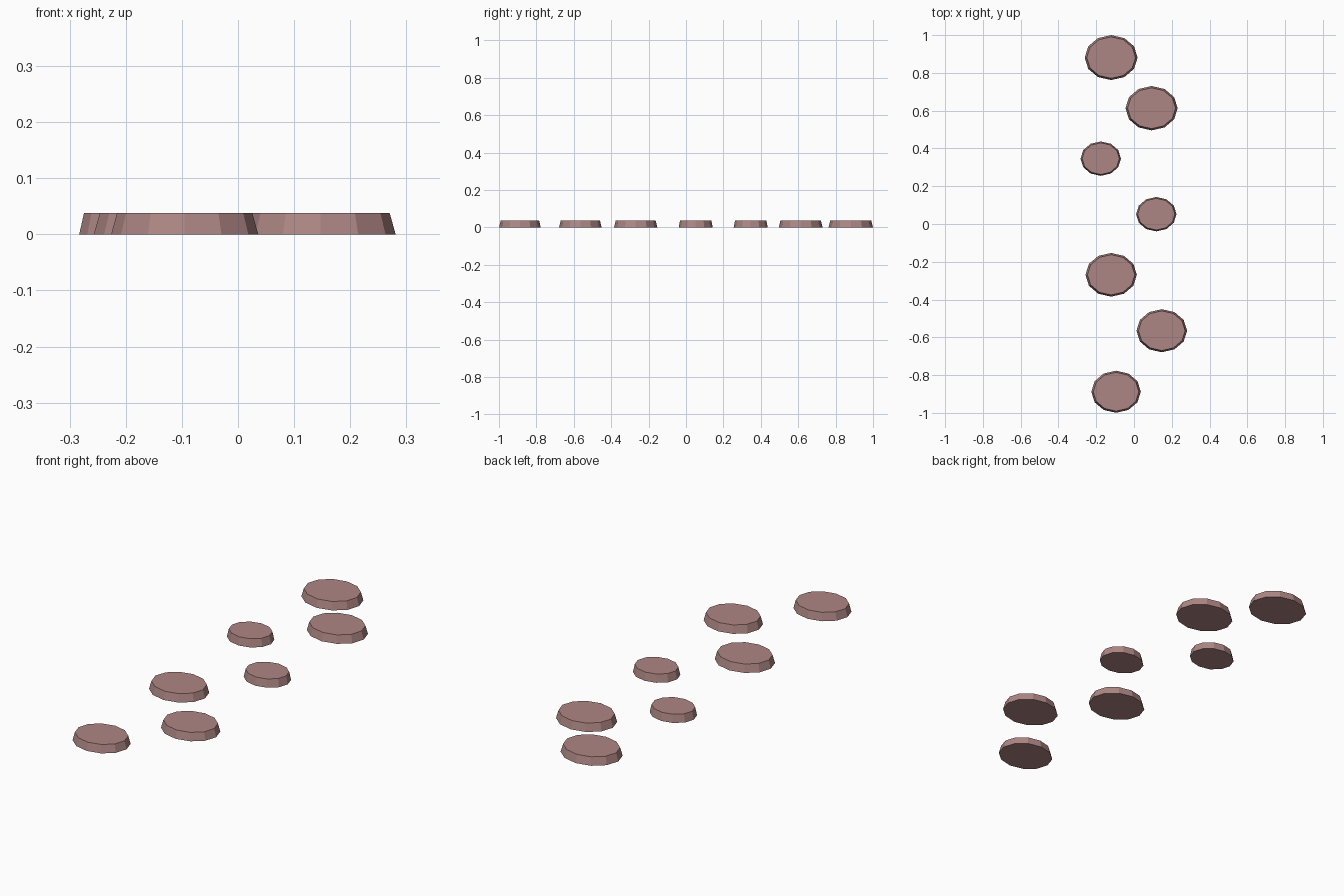
import bpy
from math import radians

if "Cube" in bpy.data.objects:
    bpy.data.objects.remove(bpy.data.objects["Cube"])

HEIGHT = 0.038
SIDES = 12
TAPER = 0.92      # top rim relative to bottom rim
ASPECT = 0.85     # depth relative to width

# Dusty pink stone
stone_mat = bpy.data.materials.new("pink_stone")
stone_mat.diffuse_color = (0.42, 0.24, 0.23, 1)
stone_mat.use_nodes = True
stone_mat.node_tree.nodes["Principled BSDF"].inputs["Base Color"].default_value = stone_mat.diffuse_color


def stepping_stone(name, x, y, radius):
    """Flat-topped, slightly tapered oval slab standing on the ground."""
    bpy.ops.mesh.primitive_cone_add(
        vertices=SIDES, radius1=radius, radius2=radius * TAPER,
        depth=HEIGHT, location=(x, y, HEIGHT / 2))
    stone = bpy.context.object
    stone.name = name
    stone.scale.y = ASPECT
    stone.data.materials.append(stone_mat)
    return stone


# Winding path: x, y, half width, from back to front
path = [
    (-0.121, 0.881, 0.140),
    (0.093, 0.613, 0.138),
    (-0.176, 0.346, 0.107),
    (0.118, 0.052, 0.107),
    (-0.121, -0.269, 0.136),
    (0.147, -0.565, 0.134),
    (-0.095, -0.888, 0.131),
]
for i, (x, y, r) in enumerate(path, 1):
    stepping_stone(f"stepping_stone_{i}", x, y, r)
